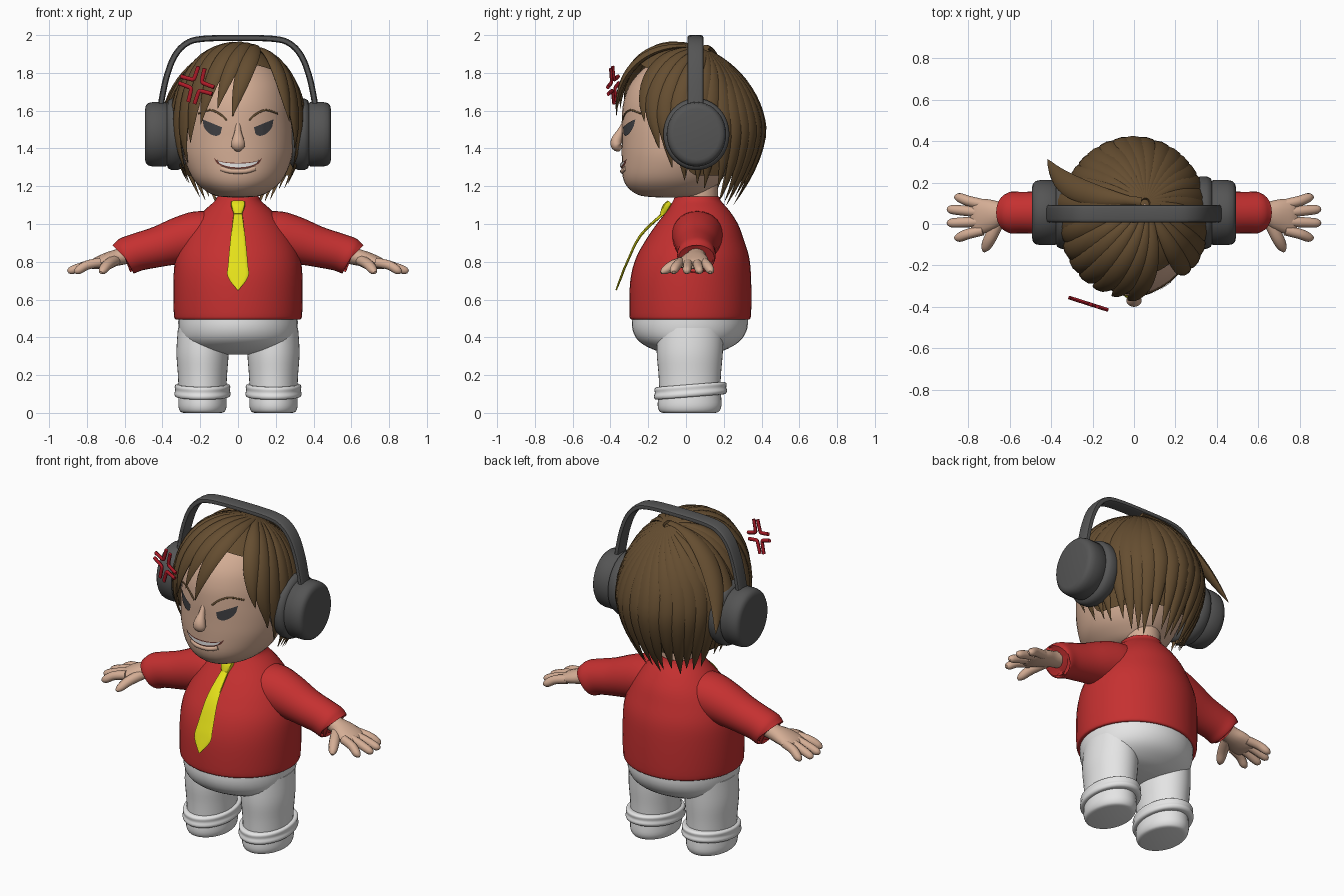
import bpy, bmesh, random
from math import sin, cos, pi, radians, acos, sqrt
from mathutils import Vector
from mathutils.bvhtree import BVHTree

random.seed(4)
cube = bpy.data.objects.get("Cube")
if cube:
    bpy.data.objects.remove(cube, do_unlink=True)


def material(name, r, g, b):
    m = bpy.data.materials.new(name)
    m.use_nodes = True
    m.diffuse_color = (r, g, b, 1)
    m.node_tree.nodes["Principled BSDF"].inputs["Base Color"].default_value = (r, g, b, 1)
    return m


SKIN = material("skin", .66, .42, .3)
HAIR = material("brown hair", .13, .075, .03)
RED = material("red shirt", .56, .03, .03)
MARK = material("crimson mark", .42, .01, .02)
WHITE = material("white trousers", .78, .78, .78)
YELLOW = material("yellow tie", .78, .75, .01)
GREY = material("dark grey plastic", .09, .09, .09)
EYE = material("charcoal eye", .05, .05, .055)
MOUTH = material("dark mouth", .14, .04, .03)


def finish(name, bm, mat, angle=45):
    bmesh.ops.recalc_face_normals(bm, faces=bm.faces)
    mesh = bpy.data.meshes.new(name)
    bm.to_mesh(mesh)
    mesh.materials.append(mat)
    mesh.shade_smooth()
    mesh.set_sharp_from_angle(angle=radians(angle))
    obj = bpy.data.objects.new(name, mesh)
    bpy.context.collection.objects.link(obj)


def smooth(rows, n=4):
    """Catmull-Rom interpolation through rows of numbers."""
    rows = [Vector(r) for r in rows]
    out = []
    for i in range(len(rows) - 1):
        a, b, c, d = rows[max(i - 1, 0)], rows[i], rows[i + 1], rows[min(i + 2, len(rows) - 1)]
        for k in range(n):
            t = k / n
            out.append(b + (c - a) * (t / 2) + (a * 2 - b * 5 + c * 4 - d) * (t * t / 2)
                       + (b * 3 - a - c * 3 + d) * (t ** 3 / 2))
    return out + [rows[-1]]


def skin_rings(bm, rings):
    loops = [[bm.verts.new(p) for p in ring] for ring in rings]
    n = len(loops[0])
    for a, b in zip(loops, loops[1:]):
        for i in range(n):
            bm.faces.new((a[i], a[(i + 1) % n], b[(i + 1) % n], b[i]))
    bm.faces.new(loops[0])
    bm.faces.new(loops[-1])


def loft(name, rows, mat, cx=0, tilt=0, n=4):
    """Upright body from rows of height, half width, front y, back y."""
    bm = bmesh.new()
    rings = []
    for z, rx, front, back in smooth(rows, n):
        mid, ry = (front + back) / 2, (back - front) / 2
        rings.append([(cx + rx * cos(a), mid + ry * sin(a), z + tilt * ry * sin(a))
                      for a in (2 * pi * i / 40 for i in range(40))])
    skin_rings(bm, rings)
    surface = BVHTree.FromBMesh(bm)
    finish(name, bm, mat)
    return surface


def sweep(bm, points, sizes, ups, sides=12, power=1):
    """Tube along points; each size is (half width across, half depth along up)."""
    points = [Vector(p) for p in points]
    rings = []
    for i, p in enumerate(points):
        tangent = (points[min(i + 1, len(points) - 1)] - points[max(i - 1, 0)]).normalized()
        up = Vector(ups[i] if isinstance(ups, list) else ups)
        side = up.cross(tangent).normalized()
        up = tangent.cross(side)
        ring = []
        for k in range(sides):
            c, s = cos(2 * pi * k / sides), sin(2 * pi * k / sides)
            c, s = [v * max(abs(v), .001) ** (power - 1) for v in (c, s)]
            ring.append(p + side * (c * sizes[i][0]) + up * (s * sizes[i][1]))
        rings.append(ring)
    skin_rings(bm, rings)


def tube(bm, rows, up, sides=12, power=1, n=4):
    """Smoothed sweep; rows are x, y, z, half width, half depth."""
    rows = smooth([tuple(r) for r in rows], n)
    sweep(bm, [r[:3] for r in rows], [r[3:] for r in rows], up, sides, power)


# Head and neck
head = loft("head", [(1.14, .03, -.13, .02), (1.15, .12, -.24, .1), (1.19, .19, -.305, .15),
                     (1.25, .245, -.335, .2), (1.35, .285, -.34, .25), (1.45, .295, -.34, .28),
                     (1.55, .29, -.34, .3), (1.65, .28, -.33, .3), (1.75, .25, -.29, .27),
                     (1.84, .18, -.2, .2), (1.89, .03, -.05, .05)], SKIN)
loft("neck", [(1.05, .1, -.03, .17), (1.13, .1, -.03, .17), (1.25, .1, -.03, .17)], SKIN)

# Shirt torso and trousers
loft("shirt", [(.505, .3, -.26, .31), (.495, .33, -.29, .335), (.53, .34, -.3, .345),
               (.7, .342, -.295, .345), (.82, .33, -.265, .335), (.92, .29, -.21, .305),
               (1.0, .24, -.155, .275), (1.07, .18, -.1, .23), (1.12, .125, -.07, .187),
               (1.145, .11, -.055, .175), (1.13, .09, -.03, .16)], RED)
loft("hips", [(.31, .1, -.06, .12), (.33, .23, -.16, .2), (.38, .295, -.25, .285),
              (.45, .315, -.285, .325), (.54, .315, -.28, .325)], WHITE)

for s, label in ((1, "left"), (-1, "right")):
    # Legs, cuffs and feet
    loft(label + "_leg", [(.08, .125, -.14, .18), (.2, .13, -.145, .185), (.32, .138, -.155, .195),
                          (.45, .13, -.15, .2)], WHITE, .188 * s)
    loft(label + "_cuff", [(.085, .11, -.13, .17), (.085, .14, -.16, .205), (.1, .149, -.17, .218),
                           (.12, .145, -.165, .213), (.14, .147, -.167, .215), (.15, .138, -.155, .2),
                           (.15, .11, -.13, .17)], WHITE, .188 * s, .08)
    loft(label + "_foot", [(0, .1, -.12, .155), (.008, .118, -.14, .175), (.04, .128, -.15, .188),
                           (.1, .125, -.145, .185)], WHITE, .188 * s)

    # Sleeve with a thick hem
    bm = bmesh.new()
    tube(bm, [(.08 * s, .06, .97, .13, .1), (.2 * s, .06, .94, .135, .13), (.3 * s, .058, .915, .125, .125),
              (.42 * s, .055, .88, .108, .108), (.53 * s, .055, .852, .1, .1), (.585 * s, .055, .832, .102, .1),
              (.602 * s, .055, .824, .094, .09), (.592 * s, .055, .828, .07, .07)], (0, 0, 1), 28)
    finish(label + "_sleeve", bm, RED)

    # Palm, fingers and thumb
    bm = bmesh.new()
    tube(bm, [(.56 * s, .055, .845, .055, .05), (.63 * s, .053, .825, .053, .044),
              (.69 * s, .045, .81, .075, .04), (.755 * s, .035, .79, .085, .03),
              (.785 * s, .033, .782, .07, .018)], (0, 0, 1), 16)
    for tip_x, tip_y, base_y in ((.865, .128, .095), (.9, .07, .055), (.9, .005, .013), (.865, -.065, -.03)):
        tube(bm, [(.73 * s, base_y, .797, .025, .026), (.8 * s, (base_y + tip_y) / 2, .782, .025, .025),
                  ((tip_x - .02) * s, tip_y, .755, .022, .022), (tip_x * s, tip_y, .745, .008, .008)],
             (0, 0, 1), 10)
    tube(bm, [(.65 * s, .02, .808, .03, .03), (.69 * s, -.06, .785, .03, .028),
              (.715 * s, -.11, .755, .024, .022), (.725 * s, -.132, .742, .008, .008)], (0, 0, 1), 10)
    finish(label + "_hand", bm, SKIN)

    # Headphone cushion and cup
    bm = bmesh.new()
    profile = ((.27, .6), (.275, .8), (.29, .93), (.32, 1), (.35, 1), (.37, .95), (.376, .87),
               (.382, .9), (.45, .9), (.475, .87), (.488, .8), (.492, .7))
    sweep(bm, [(x * s, .055, 1.475) for x, r in profile],
          [(.175 * r, .19 * r) for x, r in profile], (0, 0, 1), 40)
    finish(label + "_headphone_cup", bm, GREY)

# Headphone band
arch = [(.415, 1.58), (.4, 1.68), (.375, 1.79), (.335, 1.89), (.275, 1.955), (.19, 1.98)]
arch = arch + [(0, 1.985)] + [(-x, z) for x, z in reversed(arch)]
path = smooth([(x, .05, z) for x, z in arch])
bm = bmesh.new()
sweep(bm, path, [(.042, .016)] * len(path), [(p[0], 0, p[2] - 1.5) for p in path], 16, .5)
finish("headphone_band", bm, GREY)


# Face details laid on the head surface
def on_face(x, z, lift=.004):
    hit = head.ray_cast(Vector((x, -2, z)), Vector((0, 1, 0)))[0]
    return Vector((x, hit.y - lift, z))


def plate(name, x0, x1, top, bottom, mat, lift, cols=16, rows=6):
    bm = bmesh.new()
    grid = []
    for i in range(cols + 1):
        u = i / cols
        grid.append([bm.verts.new(on_face(x0 + (x1 - x0) * u, top(u) + (bottom(u) - top(u)) * k / rows, lift))
                     for k in range(rows + 1)])
    for a, b in zip(grid, grid[1:]):
        for k in range(rows):
            bm.faces.new((a[k], a[k + 1], b[k + 1], b[k]))
    finish(name, bm, mat)


def arc(u):
    return sqrt(max(0, 1 - (2 * u - 1) ** 2))


for s, label in ((1, "left"), (-1, "right")):
    plate(label + "_eye", .085 * s, .188 * s, lambda u: 1.512 + .042 * u,
          lambda u: 1.512 + .042 * u - .062 * arc(u) ** .8, EYE, .006)
    bm = bmesh.new()
    brow = smooth([on_face(x * s, z) for x, z in ((.06, 1.55), (.1, 1.585), (.15, 1.603), (.21, 1.585))])
    sweep(bm, brow, [(.005, .004)] * len(brow), (0, -1, 0), 8)
    finish(label + "_eyebrow", bm, HAIR)

plate("mouth", -.128, .128, lambda u: 1.35 - .026 * arc(u), lambda u: 1.35 - .058 * arc(u), MOUTH, .005)
plate("teeth", -.112, .112, lambda u: 1.342 - .022 * arc(u), lambda u: 1.342 - .042 * arc(u), WHITE, .009)
bm = bmesh.new()
lip = smooth([on_face(x, z, 0) for x, z in ((-.09, 1.295), (-.04, 1.28), (.04, 1.28), (.09, 1.295))])
sweep(bm, lip, [(.013, .012 * arc(.05 + .9 * i / len(lip))) for i in range(len(lip))], (0, -1, 0), 10)
finish("lower_lip", bm, SKIN)
bm = bmesh.new()
tube(bm, [(0, -.325, 1.54, .012, .01), (0, -.345, 1.49, .018, .02), (0, -.368, 1.44, .034, .03),
          (0, -.366, 1.412, .036, .028), (0, -.345, 1.395, .015, .015)], (0, -1, 0), 16)
finish("nose", bm, SKIN)

# Tie and its knot
bm = bmesh.new()
tube(bm, [(0, -.115, 1.06, .022, .008), (0, -.24, .94, .038, .007), (0, -.315, .79, .052, .006),
          (0, -.343, .72, .054, .006), (0, -.37, .65, .004, .004)], (0, -1, .4), 12, .6)
tube(bm, [(0, -.085, 1.115, .038, .014), (0, -.105, 1.09, .036, .02), (0, -.125, 1.05, .02, .014)],
     (0, -1, .4), 12, .6)
finish("tie", bm, YELLOW)

# Anger mark of four bent strokes
bm = bmesh.new()
for k in range(4):
    a = radians(28 + 90 * k)
    stroke = smooth([(r * cos(a + d), r * sin(a + d)) for r, d in ((.1, -.6), (.05, -.35), (.036, 0),
                                                                   (.05, .35), (.1, .6))])
    sweep(bm, [(-.22 + .94 * u, -.385 - .3 * u, 1.735 + v) for u, v in stroke],
          [(.011, .009)] * len(stroke), (-.3, -1, 0), 8)
finish("anger_mark", bm, MARK)


# Hair surface, running from a tilted crown down to the tips
def hair_point(a, theta, scale=1):
    lean = max(cos(theta), 0)
    x, y, z = sin(theta) * sin(a), -sin(theta) * cos(a), cos(theta)
    y, z = y * cos(.36 * lean) + z * sin(.36 * lean), z * cos(.36 * lean) - y * sin(.36 * lean)
    x, z = x * cos(.17 * lean) + z * sin(.17 * lean), z * cos(.17 * lean) - x * sin(.17 * lean)
    if theta > pi / 2:
        drop = .45 * (theta - pi / 2)
        shrink = 1 - .4 * (drop / .4) ** 1.7
        x, y, z = sin(a) * shrink, -cos(a) * shrink, -drop / .455
    return Vector((.345 * scale * x, .02 - .06 * max(z, 0) + .385 * scale * y,
                   1.5 + .455 * z * (scale if z > 0 else 1)))


def strand(bm, start, end, tip_z, width, flare=0, lift=1, steps=18):
    last = acos((tip_z - 1.5) / .455) if tip_z > 1.5 else pi / 2 + (1.5 - tip_z) / .45
    points, sizes, ups = [], [], []
    for i in range(steps + 1):
        t = i / steps
        theta = .06 + (last - .06) * t
        p = hair_point(radians(start + (end - start) * t), theta, lift + flare * t ** 3)
        w = width * max(.25, sin(min(theta, pi / 2))) * max(.02, 1 - t ** 3.5)
        points.append(p)
        sizes.append((w, w * .42))
        ups.append(p - Vector((0, .02, min(p.z, 1.45))))
    sweep(bm, points, sizes, ups, 8)


bm = bmesh.new()
grid = []
for i in range(64):
    a = -180 + 360 * i / 64
    ramp = min(1, max(0, (abs(a) - 50) / 45))
    limit = .85 + 1.25 * ramp * ramp * (3 - 2 * ramp)
    grid.append([bm.verts.new(hair_point(radians(a), .01 + limit * k / 16, .965)) for k in range(17)])
for a, b in zip(grid, grid[1:] + grid[:1]):
    for k in range(16):
        bm.faces.new((a[k], a[k + 1], b[k + 1], b[k]))
finish("hair_cap", bm, HAIR)

bm = bmesh.new()
for i in range(19):
    a = 88 + 184 * i / 18
    side = min(1, abs(a - 180) / 92)
    strand(bm, a, a + random.uniform(-3, 3), 1.11 + .16 * side ** 3 + random.uniform(-.02, .04), .066)
finish("back_hair", bm, HAIR)

bm = bmesh.new()
for start, end, tip_z, width in ((20, -5, 1.55, .075), (4, -19, 1.58, .07), (-12, -35, 1.52, .075),
                                 (-32, -48, 1.43, .07), (-48, -59, 1.32, .065), (-62, -71, 1.27, .065),
                                 (-78, -84, 1.24, .065), (33, 52, 1.54, .07), (46, 64, 1.4, .07),
                                 (60, 74, 1.3, .065), (76, 85, 1.23, .065)):
    strand(bm, start, end, tip_z, width)
finish("fringe", bm, HAIR)

# Loose locks swept out at the side
bm = bmesh.new()
strand(bm, -100, -122, 1.46, .08, .4, 1.04)
strand(bm, -98, -106, 1.36, .06, .25, 1.02)
finish("side_locks", bm, HAIR)
